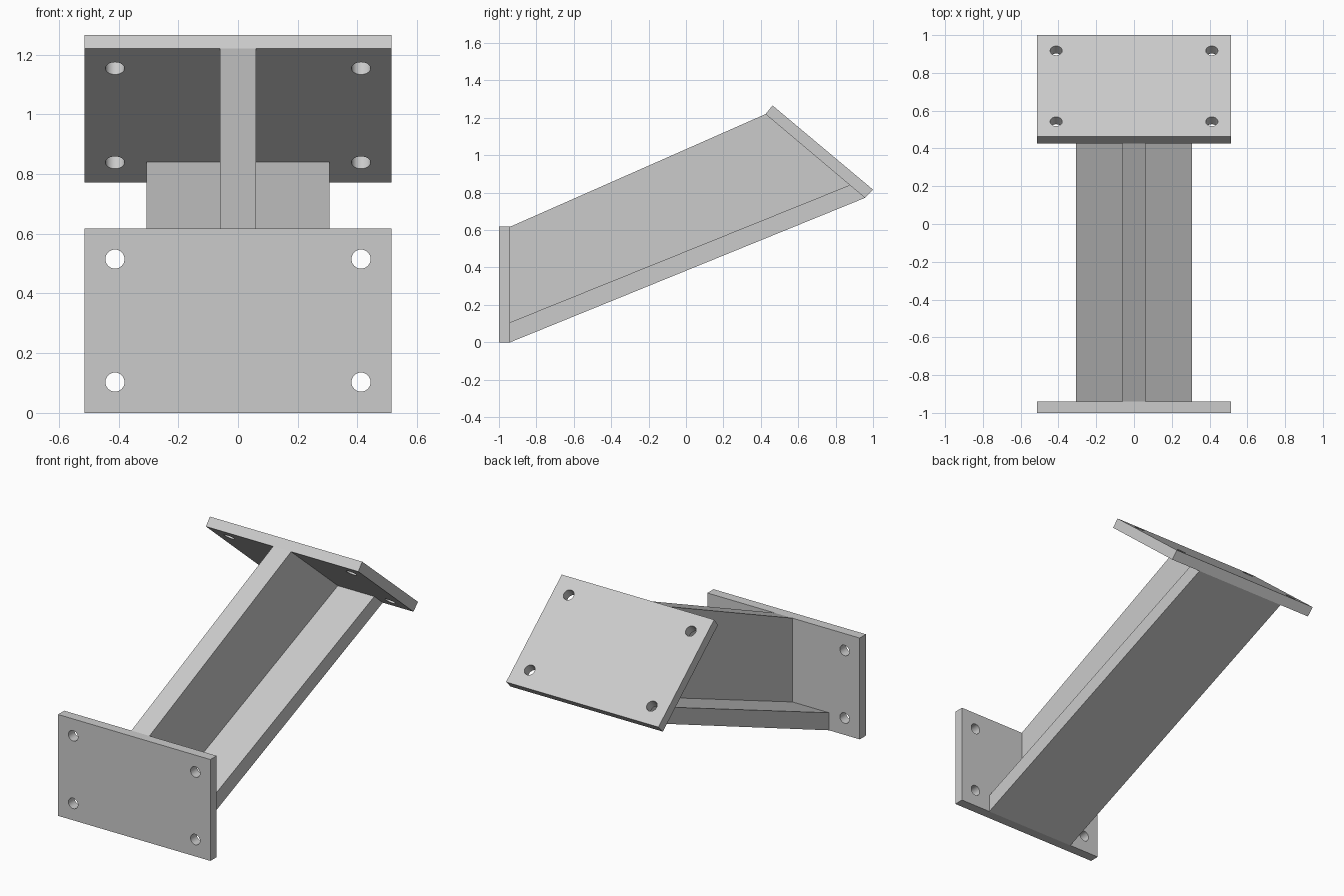
import bpy, bmesh
from mathutils import Vector

cube = bpy.data.objects.get("Cube")
if cube:
    bpy.data.objects.remove(cube, do_unlink=True)

steel = bpy.data.materials.new("grey steel")
steel.use_nodes = True
GREY = (0.6, 0.6, 0.6, 1)
steel.diffuse_color = GREY
steel.node_tree.nodes["Principled BSDF"].inputs["Base Color"].default_value = GREY


def extrude_profile(name, profile, half_width):
    """Extrude a side profile of (y, z) points evenly across x."""
    bm = bmesh.new()
    face = bm.faces.new([bm.verts.new((-half_width, y, z)) for y, z in profile])
    result = bmesh.ops.extrude_face_region(bm, geom=[face])
    moved = [v for v in result["geom"] if isinstance(v, bmesh.types.BMVert)]
    bmesh.ops.translate(bm, verts=moved, vec=(2 * half_width, 0, 0))
    bmesh.ops.recalc_face_normals(bm, faces=bm.faces)
    mesh = bpy.data.meshes.new(name)
    bm.to_mesh(mesh)
    bm.free()
    mesh.materials.append(steel)
    obj = bpy.data.objects.new(name, mesh)
    bpy.context.collection.objects.link(obj)
    return obj


def drill(plate, centre, normal, radius=0.032):
    """Cut a round bolt hole through a plate."""
    bpy.ops.mesh.primitive_cylinder_add(
        vertices=32, radius=radius, depth=0.3, location=centre,
        rotation=normal.to_track_quat("Z", "Y").to_euler())
    cutter = bpy.context.object
    cutter.hide_render = True
    cutter.data.materials.append(steel)
    bpy.context.view_layer.objects.active = plate
    mod = plate.modifiers.new("bolt hole", "BOOLEAN")
    mod.operation = "DIFFERENCE"
    mod.solver = "EXACT"
    mod.object = cutter
    bpy.ops.object.modifier_apply(modifier=mod.name)
    bpy.data.objects.remove(cutter, do_unlink=True)


def bolt_plate(name, profile):
    """Plate with four holes; the first two profile points are its inner face."""
    plate = extrude_profile(name, profile, 0.514)
    low, high = (Vector((0, y, z)) for y, z in profile[:2])
    along = (high - low).normalized()
    normal = along.cross(Vector((1, 0, 0)))
    inset = 0.103
    for x in (-0.412, 0.412):
        for point in (low + along * inset, high - along * inset):
            drill(plate, point + Vector((x, 0, 0)), normal)
    bpy.ops.object.select_all(action="DESELECT")
    plate.select_set(True)
    bpy.context.view_layer.objects.active = plate
    bpy.ops.object.shade_smooth_by_angle()


# End plates
bolt_plate("wall_plate", [(-0.94, 0), (-0.94, 0.618), (-1, 0.618), (-1, 0)])
bolt_plate("sloped_plate", [(0.957, 0.772), (0.425, 1.22), (0.463, 1.266), (1, 0.816)])

# Sloping T-shaped beam: upright web on a wide bottom flange
extrude_profile("beam_web", [(-0.94, 0.107), (0.876, 0.841), (0.425, 1.22), (-0.94, 0.618)], 0.061)
extrude_profile("beam_flange", [(-0.94, 0), (0.957, 0.772), (0.876, 0.841), (-0.94, 0.107)], 0.307)
